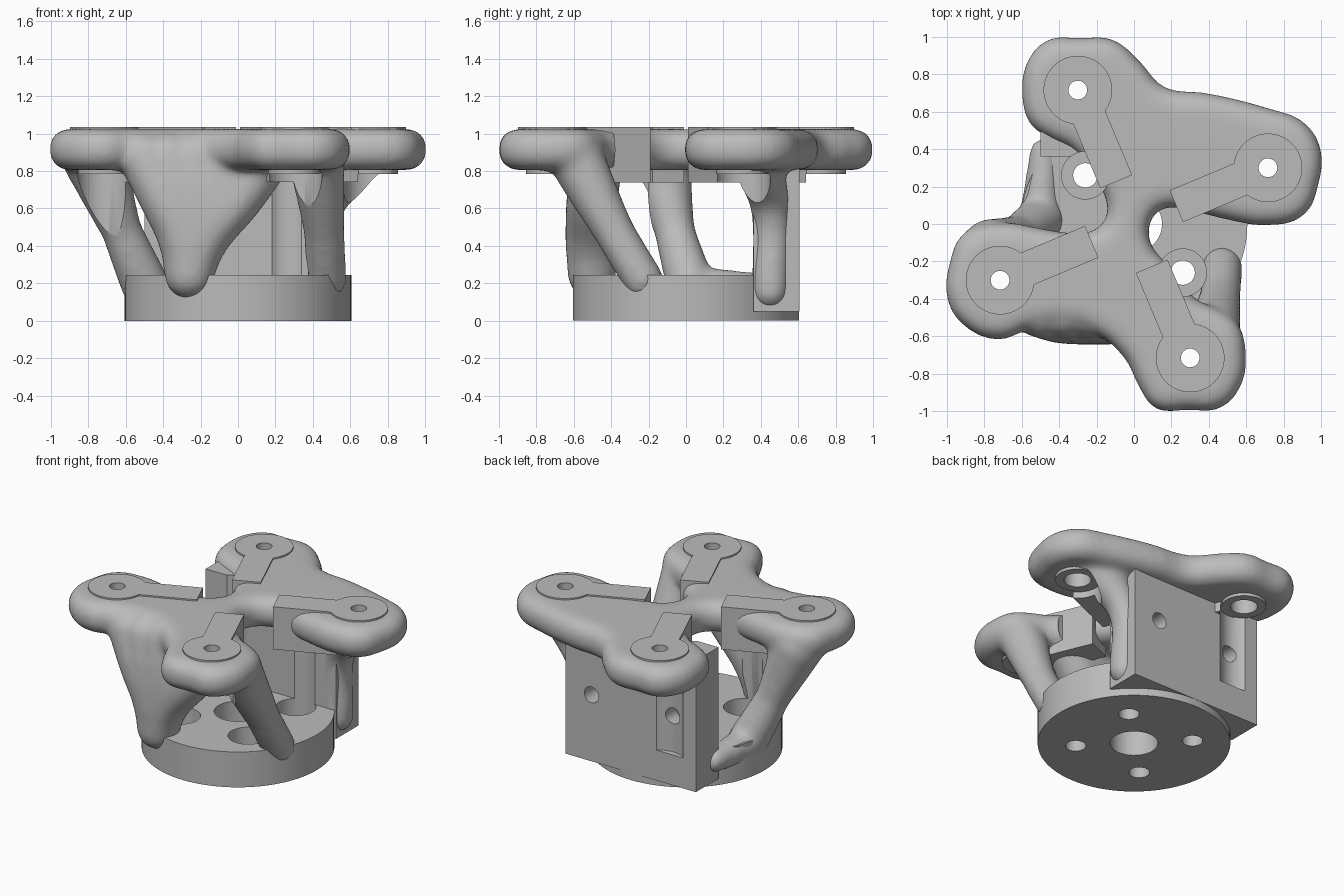
import bpy
import math
from mathutils import Vector, Matrix

if "Cube" in bpy.data.objects:
    bpy.data.objects.remove(bpy.data.objects["Cube"], do_unlink=True)

GREY = (0.5, 0.5, 0.5, 1)
mat = bpy.data.materials.new("light_grey")
mat.use_nodes = True
mat.diffuse_color = GREY
mat.node_tree.nodes["Principled BSDF"].inputs["Base Color"].default_value = GREY


def named(name):
    ob = bpy.context.object
    ob.name = name
    return ob


def cyl(name, x, y, z0, z1, r, sides=48):
    bpy.ops.mesh.primitive_cylinder_add(vertices=sides, radius=r, depth=z1 - z0,
                                        location=(x, y, (z0 + z1) / 2))
    return named(name)


def box(name, x0, x1, y0, y1, z0, z1):
    bpy.ops.mesh.primitive_cube_add(
        size=1, location=((x0 + x1) / 2, (y0 + y1) / 2, (z0 + z1) / 2))
    ob = named(name)
    ob.scale = (x1 - x0, y1 - y0, z1 - z0)
    return ob


def bake(ob):
    """Replace an object's data by its evaluated mesh, in world space."""
    bpy.context.view_layer.update()
    dg = bpy.context.evaluated_depsgraph_get()
    mesh = bpy.data.meshes.new_from_object(ob.evaluated_get(dg))
    mesh.transform(ob.matrix_world)
    new = bpy.data.objects.new("baked", mesh)
    bpy.context.collection.objects.link(new)
    name = ob.name
    bpy.data.objects.remove(ob, do_unlink=True)
    new.name = name
    return new


def boolean(ob, others, operation="DIFFERENCE"):
    for other in others:
        m = ob.modifiers.new("cut", "BOOLEAN")
        m.operation = operation
        m.object = other
        m.solver = "EXACT"
    return bake(ob)


def finish(ob):
    ob.data.materials.clear()
    ob.data.materials.append(mat)
    bpy.ops.object.select_all(action="DESELECT")
    ob.select_set(True)
    bpy.context.view_layer.objects.active = ob
    bpy.ops.object.shade_smooth_by_angle(angle=math.radians(35))


def strut(points):
    """Round tapered tube through (x, y, z, radius) points, with ball ends."""
    cu = bpy.data.curves.new("strut", "CURVE")
    cu.dimensions = "3D"
    cu.bevel_depth = 1
    cu.bevel_resolution = 6
    cu.use_fill_caps = True
    sp = cu.splines.new("BEZIER")
    sp.bezier_points.add(len(points) - 1)
    for bp, (x, y, z, r) in zip(sp.bezier_points, points):
        bp.co = (x, y, z)
        bp.radius = r
        bp.handle_left_type = bp.handle_right_type = "AUTO"
    ob = bpy.data.objects.new("strut", cu)
    bpy.context.collection.objects.link(ob)
    tube = [bake(ob)]
    for x, y, z, r in (points[0], points[-1]):
        bpy.ops.mesh.primitive_uv_sphere_add(radius=r, location=(x, y, z),
                                             segments=24, ring_count=16)
        tube.append(bake(named("strut_end")))
    return tube


# Rounded four-lobed top: lobes repeat by a half turn, notches and webs differ
lobe_a = [(.29, -.985), (.45, -.98), (.56, -.87), (.59, -.7), (.55, -.54), (.44, -.46),
          (.32, -.4)]
lobe_b = [(.5, .03), (.7, 0), (.9, .05), (.98, .22), (.99, .4), (.9, .54), (.72, .61)]
right_notch = [(.2, -.24), (.09, -.12), (.08, .01), (.16, .09), (.33, .07)]
left_notch = [(-.2, .24), (-.14, .12), (-.15, .02), (-.24, -.05), (-.38, -.05)]
back_web = [(.4, .69), (.15, .73), (.03, .86), (-.12, .98)]
front_web = [(-.55, -.55), (-.38, -.53), (-.2, -.58), (-.04, -.72), (.03, -.86), (.12, -.98)]
turn = lambda pts: [(-x, -y) for x, y in pts]
outline = (lobe_a + right_notch + lobe_b + back_web
           + turn(lobe_a) + left_notch + turn(lobe_b) + front_web)

cu = bpy.data.curves.new("top", "CURVE")
cu.dimensions = "2D"
cu.fill_mode = "BOTH"
cu.resolution_u = 6
cu.extrude = .01
cu.bevel_depth = .1
cu.bevel_resolution = 5
cu.offset = -.092
sp = cu.splines.new("BEZIER")
sp.use_cyclic_u = True
sp.bezier_points.add(len(outline) - 1)
for bp, (x, y) in zip(sp.bezier_points, outline):
    bp.co = (x, y, 0)
    bp.handle_left_type = bp.handle_right_type = "AUTO"
top = bpy.data.objects.new("organic_frame", cu)
bpy.context.collection.objects.link(top)
top.location.z = .915
parts = [bake(top)]

# Front leg: struts fanning out of one narrow foot
foot = (-.26, -.5, .25, .135)
for i in range(6):
    x = -.5 + .13 * i
    parts += strut([foot, (-.25 + (x + .25) * .12, -.5, .42, .145),
                    (-.23 + (x + .23) * .6, -.5, .66, .14), (x, -.47, .87, .14)])
# Left, right and back legs, and the low rib from the left foot to the wall
parts += strut([(-.5, .02, .2, .13), (-.62, -.06, .48, .11), (-.76, -.14, .85, .17)])
parts += strut([(-.5, .05, .18, .11), (-.48, .38, .18, .08)])
parts += strut([(.47, -.23, .22, .11), (.46, -.38, .47, .11), (.42, -.58, .85, .15)])
parts += strut([(.45, .45, .16, .1), (.46, .45, .6, .105), (.67, .37, .87, .14)])

# Fuse top and legs into one soft body
bpy.ops.object.select_all(action="DESELECT")
for p in parts:
    p.select_set(True)
bpy.context.view_layer.objects.active = parts[0]
bpy.ops.object.join()
frame = named("organic_frame")
rm = frame.modifiers.new("fuse", "REMESH")
rm.mode = "VOXEL"
rm.voxel_size = .018
sm = frame.modifiers.new("soften", "SMOOTH")
sm.factor = .5
sm.iterations = 22
frame = bake(frame)

# Base disc and back mounting wall
base = cyl("base_disc", 0, 0, 0, .245, .605, 96)
wall = box("back_wall", -.5, .5, .36, .606, .05, .96)

# Cutters: centre bore, base bolts with driver channels, wall and pad screws
cutters = [cyl("cut_centre", 0, 0, -.1, .5, .15)]
bolts = []
for sx in (-1, 1):
    for sy in (-1, 1):
        # The channels in the two open notches run right through the top
        channel_top = 1.2 if sx != sy else .78
        bolts.append(cyl("cut_bolt", sx * .26, sy * .26, -.1, .3, .065, 32))
        cutters.append(cyl("cut_channel", sx * .26, sy * .26, .12, channel_top, .127))
    hole = cyl("cut_wall_hole", 0, 0, -.1, .1, .055, 32)
    hole.matrix_world = (Matrix.Translation((sx * .3, .56, .51))
                         @ Matrix.Rotation(math.pi / 2, 4, "X"))
    cutters.append(hole)

pads = [Vector((.715, .3)), Vector((-.3, .715)), Vector((-.715, -.3)), Vector((.3, -.715))]
screws = []
for p in pads:
    cutters.append(cyl("cut_clearance", p.x, p.y, .26, .79, .15))
    screws.append(cyl("cut_screw", p.x, p.y, .6, 1.2, .05, 32))
    screws.append(cyl("cut_screw_head", p.x, p.y, .6, .9, .085, 32))

base = boolean(base, cutters + bolts)
wall = boolean(wall, cutters + screws)
frame = boolean(frame, cutters + screws)
for ob in (base, wall, frame):
    finish(ob)

# Four screw pads, each with a boss and a square arm to the middle
for i, p in enumerate(pads):
    pad = cyl("screw_pad_%d" % (i + 1), p.x, p.y, .99, 1.035, .183, 64)
    boss = cyl("boss", p.x, p.y, .785, 1.0, .14)
    arm = box("arm", .245, .66, -.092, .092, .74, 1.035)
    arm.matrix_world = Matrix.Rotation(math.atan2(p.y, p.x), 4, "Z") @ Matrix.LocRotScale(
        arm.location, None, arm.scale)
    pad = boolean(pad, [boss, arm], "UNION")
    clearance = cyl("cut_clearance", p.x, p.y, .6, .785, .15)
    finish(boolean(pad, screws[2 * i:2 * i + 2] + [clearance]))
    cutters += [boss, arm, clearance]

for ob in cutters + bolts + screws:
    bpy.data.objects.remove(ob, do_unlink=True)
